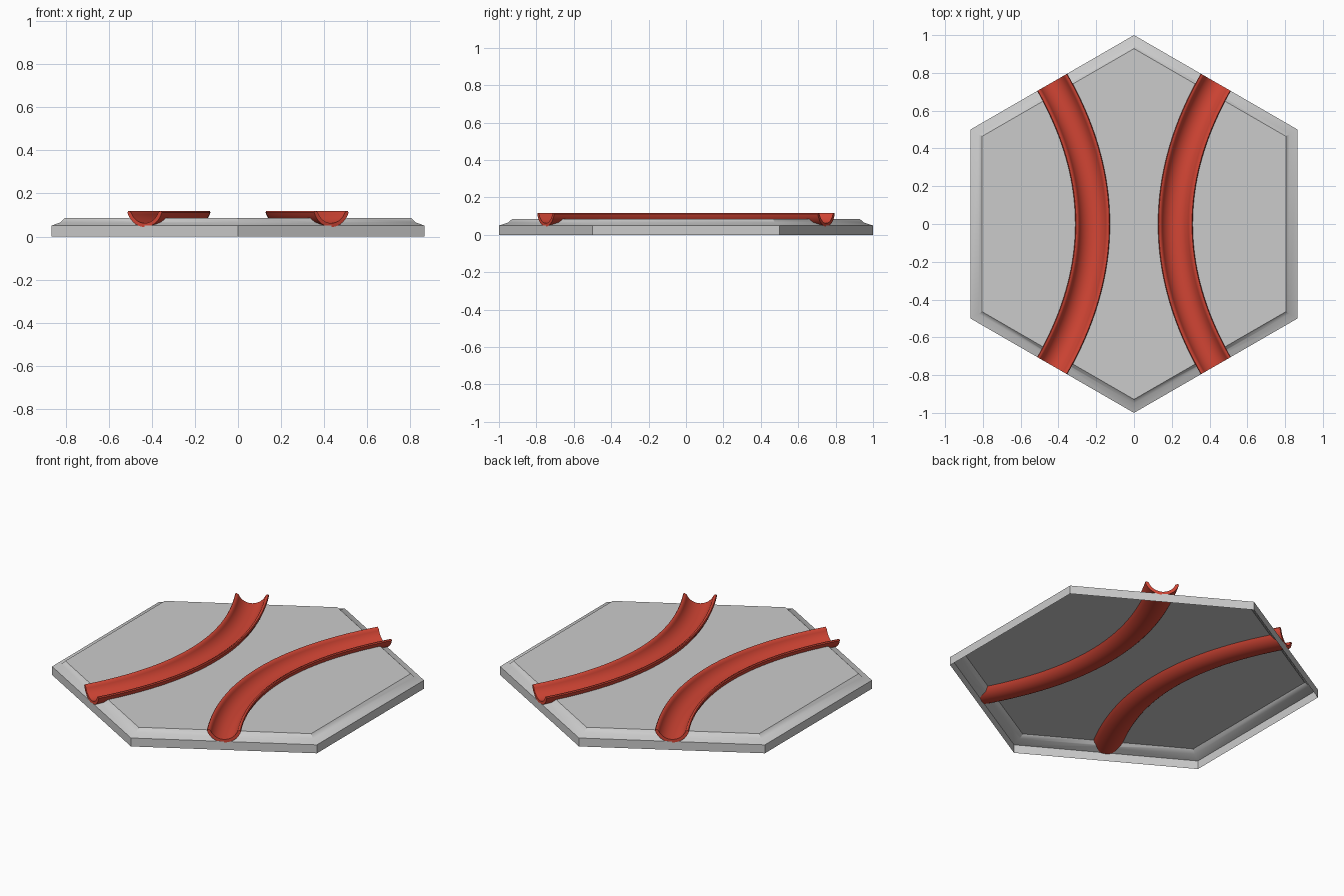
import bpy, bmesh, math
from mathutils import Vector

if "Cube" in bpy.data.objects:
    bpy.data.objects.remove(bpy.data.objects["Cube"])

APO = math.sqrt(3) / 2          # hexagon apothem, corner radius is 1
RIM_Z, ARC_Z = 0.118, 0.140     # gutter rim height, centre of its round section


def finish(name, bm, angle=35):
    bmesh.ops.recalc_face_normals(bm, faces=bm.faces)
    mesh = bpy.data.meshes.new(name)
    bm.to_mesh(mesh)
    bm.free()
    ob = bpy.data.objects.new(name, mesh)
    bpy.context.collection.objects.link(ob)
    bpy.ops.object.select_all(action='DESELECT')
    ob.select_set(True)
    bpy.context.view_layer.objects.active = ob
    bpy.ops.object.shade_smooth_by_angle(angle=math.radians(angle))
    return ob


def path_x(y):
    return 0.219 + 0.214 * (y / 0.75) ** 2


def arc(r, top, n):
    a = math.asin((ARC_Z - top) / r)
    return [(r * math.cos(t), ARC_Z - r * math.sin(t))
            for t in (a + (math.pi - 2 * a) * i / n for i in range(n + 1))]


def sweep(name, profile, side, y_end, n=40):
    bm = bmesh.new()
    rings = []
    for i in range(n + 1):
        y = y_end * (2 * i / n - 1)
        normal = Vector((1, -2 * 0.214 * y / 0.75 ** 2)).normalized()
        rings.append([bm.verts.new((side * (path_x(y) + u * normal.x), y + u * normal.y, z))
                      for u, z in profile])
    m = len(profile)
    for a, b in zip(rings, rings[1:]):
        for j in range(m):
            k = (j + 1) % m
            bm.faces.new((a[j], a[k], b[k], b[j]))
    bm.faces.new(rings[0])
    bm.faces.new(rings[-1][::-1])
    return finish(name, bm)


# hexagonal tile: vertical wall, stepped bevel, flat top
bm = bmesh.new()
rings = []
for apothem, z in ((APO, 0), (APO, 0.05), (0.823, 0.066), (0.804, 0.086)):
    r = apothem / APO
    rings.append([bm.verts.new((r * math.sin(i * math.pi / 3), r * math.cos(i * math.pi / 3), z))
                  for i in range(6)])
for a, b in zip(rings, rings[1:]):
    for i in range(6):
        k = (i + 1) % 6
        bm.faces.new((a[i], a[k], b[k], b[i]))
bm.faces.new(rings[0])
bm.faces.new(rings[-1])
tile = finish("hex_tile", bm)

# red half-round gutters and the slots they sit in
red = bpy.data.materials.new("red")
red.diffuse_color = (0.65, 0.06, 0.035, 1)
red.use_nodes = True
red.node_tree.nodes["Principled BSDF"].inputs["Base Color"].default_value = red.diffuse_color
section = arc(0.096, RIM_Z - 0.006, 18) + [(-0.088, RIM_Z), (-0.082, RIM_Z)]
section += arc(0.078, RIM_Z - 0.006, 18)[::-1] + [(0.082, RIM_Z), (0.088, RIM_Z)]
for side, label in ((-1, "left"), (1, "right")):
    gutter = sweep(label + "_gutter", section, side, 0.75)
    gutter.data.materials.append(red)
    cutter = sweep(label + "_slot_cutter", arc(0.088, RIM_Z, 16), side, 0.80)
    mod = tile.modifiers.new("slot", 'BOOLEAN')
    mod.operation, mod.solver, mod.object = 'DIFFERENCE', 'EXACT', cutter
    bpy.context.view_layer.objects.active = tile
    bpy.ops.object.modifier_apply(modifier=mod.name)
    bpy.data.objects.remove(cutter)

# open the underside so the tile is a hollow shell
bm = bmesh.new()
bm.from_mesh(tile.data)
doomed = []
for f in bm.faces:
    c = f.calc_center_median()
    in_slot = c.z > 0.045 and abs(abs(c.x) - path_x(c.y)) < 0.091 and len(f.verts) < 8
    if c.z < 0.001 or in_slot:
        doomed.append(f)
bmesh.ops.delete(bm, geom=doomed, context='FACES')
bm.to_mesh(tile.data)
bm.free()
